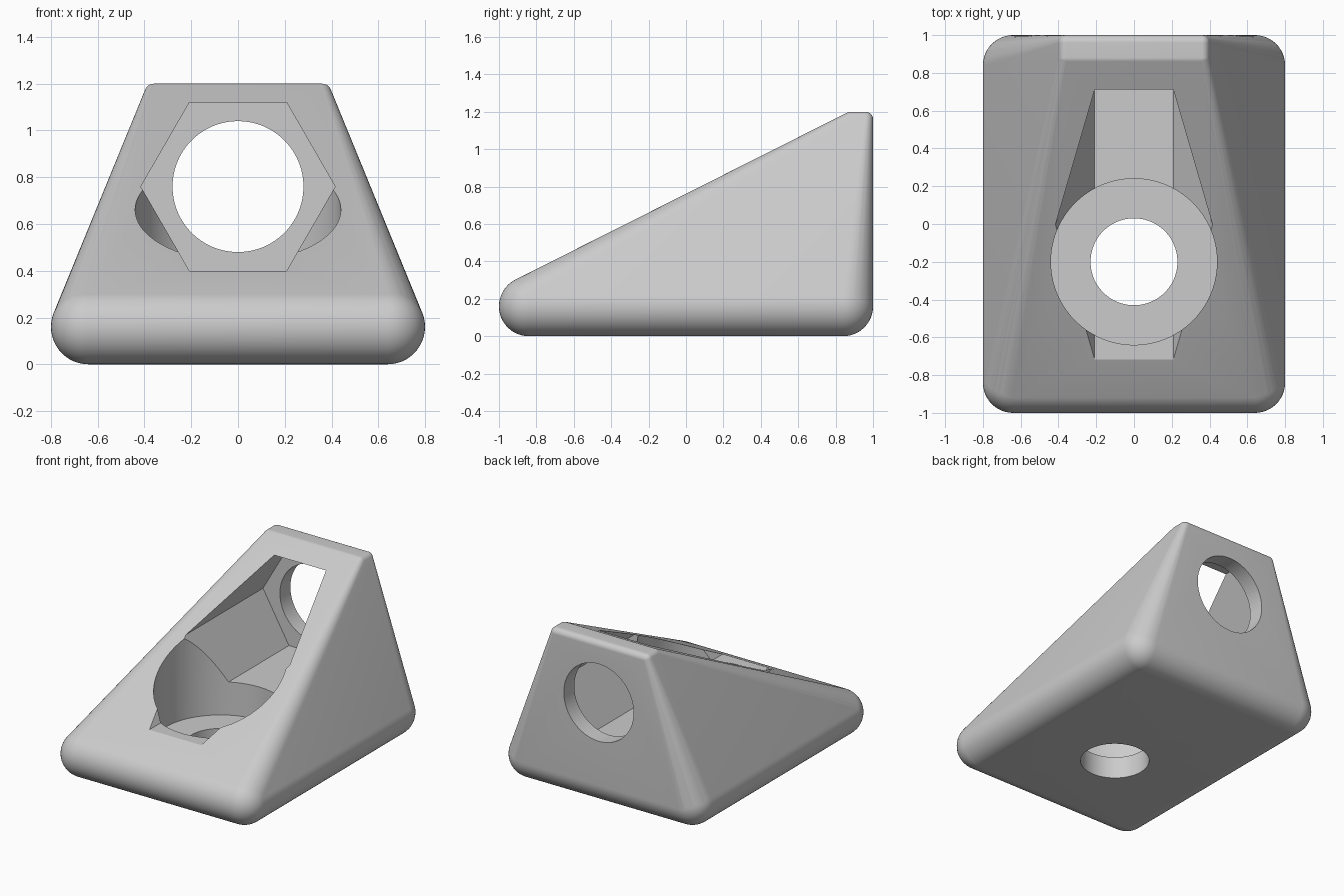
import bpy, bmesh
from math import pi, radians
from mathutils import Matrix, Vector

if "Cube" in bpy.data.objects:
    bpy.data.objects.remove(bpy.data.objects["Cube"], do_unlink=True)

grey = bpy.data.materials.new("plain_grey")
grey.use_nodes = True
colour = (0.6, 0.6, 0.6, 1)
grey.diffuse_color = colour
grey.node_tree.nodes["Principled BSDF"].inputs["Base Color"].default_value = colour


def to_object(bm, name):
    bmesh.ops.recalc_face_normals(bm, faces=bm.faces)
    mesh = bpy.data.meshes.new(name)
    bm.to_mesh(mesh)
    bm.free()
    mesh.materials.append(grey)
    ob = bpy.data.objects.new(name, mesh)
    bpy.context.collection.objects.link(ob)
    return ob


def prism(name, sides, radius, start, end, spin=0):
    """Closed prism or cylinder running from start to end."""
    start, end = Vector(start), Vector(end)
    axis = end - start
    turn = axis.to_track_quat('Z', 'Y').to_matrix().to_4x4()
    bm = bmesh.new()
    bmesh.ops.create_cone(bm, cap_ends=True, segments=sides, radius1=radius,
                          radius2=radius, depth=axis.length,
                          matrix=Matrix.Translation((start + end) / 2) @ turn
                          @ Matrix.Rotation(spin, 4, 'Z'))
    return to_object(bm, name)


# Wedge body: convex hull around large base spheres and small top spheres
bm = bmesh.new()
BASE_R, TOP_R = 0.16, 0.04
for side in (-1, 1):
    for x, y, z, r in ((0.64, -0.84, BASE_R, BASE_R), (0.64, 0.84, BASE_R, BASE_R),
                       (0.36, 0.88, 1.16, TOP_R), (0.36, 0.96, 1.16, TOP_R)):
        bmesh.ops.create_uvsphere(bm, u_segments=48, v_segments=24, radius=r,
                                  matrix=Matrix.Translation((side * x, y, z)))
hull = bmesh.ops.convex_hull(bm, input=bm.verts)
waste = [g for g in hull["geom_interior"] + hull["geom_unused"]
         if isinstance(g, bmesh.types.BMVert)]
bmesh.ops.delete(bm, geom=list(set(waste)), context='VERTS')
bmesh.ops.dissolve_limit(bm, angle_limit=radians(0.1), verts=bm.verts, edges=bm.edges)
body = to_object(bm, "wedge_body")

# Hexagonal pocket and round hole through the back, then counterbore and floor hole
AXIS_Z, BORE_Y = 0.76, -0.2
cutters = [
    prism("hex_pocket", 6, 0.36 / 0.8660254, (0, -1.5, AXIS_Z), (0, 0.88, AXIS_Z)),
    prism("back_hole", 96, 0.28, (0, 0.5, AXIS_Z), (0, 1.5, AXIS_Z)),
    prism("counterbore", 96, 0.44, (0, BORE_Y, 0.16), (0, BORE_Y, 1.5)),
    prism("floor_hole", 96, 0.23, (0, BORE_Y, -0.5), (0, BORE_Y, 0.6)),
]
# Keep the hexagon flat on top and bottom
hexagon = cutters[0]
if max(abs(v.co.x) for v in hexagon.data.vertices) < 0.4:
    bpy.data.objects.remove(hexagon, do_unlink=True)
    cutters[0] = prism("hex_pocket", 6, 0.36 / 0.8660254,
                       (0, -1.5, AXIS_Z), (0, 0.88, AXIS_Z), pi / 6)

bpy.ops.object.select_all(action='DESELECT')
body.select_set(True)
bpy.context.view_layer.objects.active = body
for cutter in cutters:
    cutter.hide_render = True
    mod = body.modifiers.new(cutter.name, 'BOOLEAN')
    mod.operation = 'DIFFERENCE'
    mod.solver = 'EXACT'
    mod.object = cutter
    bpy.ops.object.modifier_apply(modifier=mod.name)
    bpy.data.objects.remove(cutter, do_unlink=True)

bpy.ops.object.shade_smooth_by_angle(angle=radians(25))
